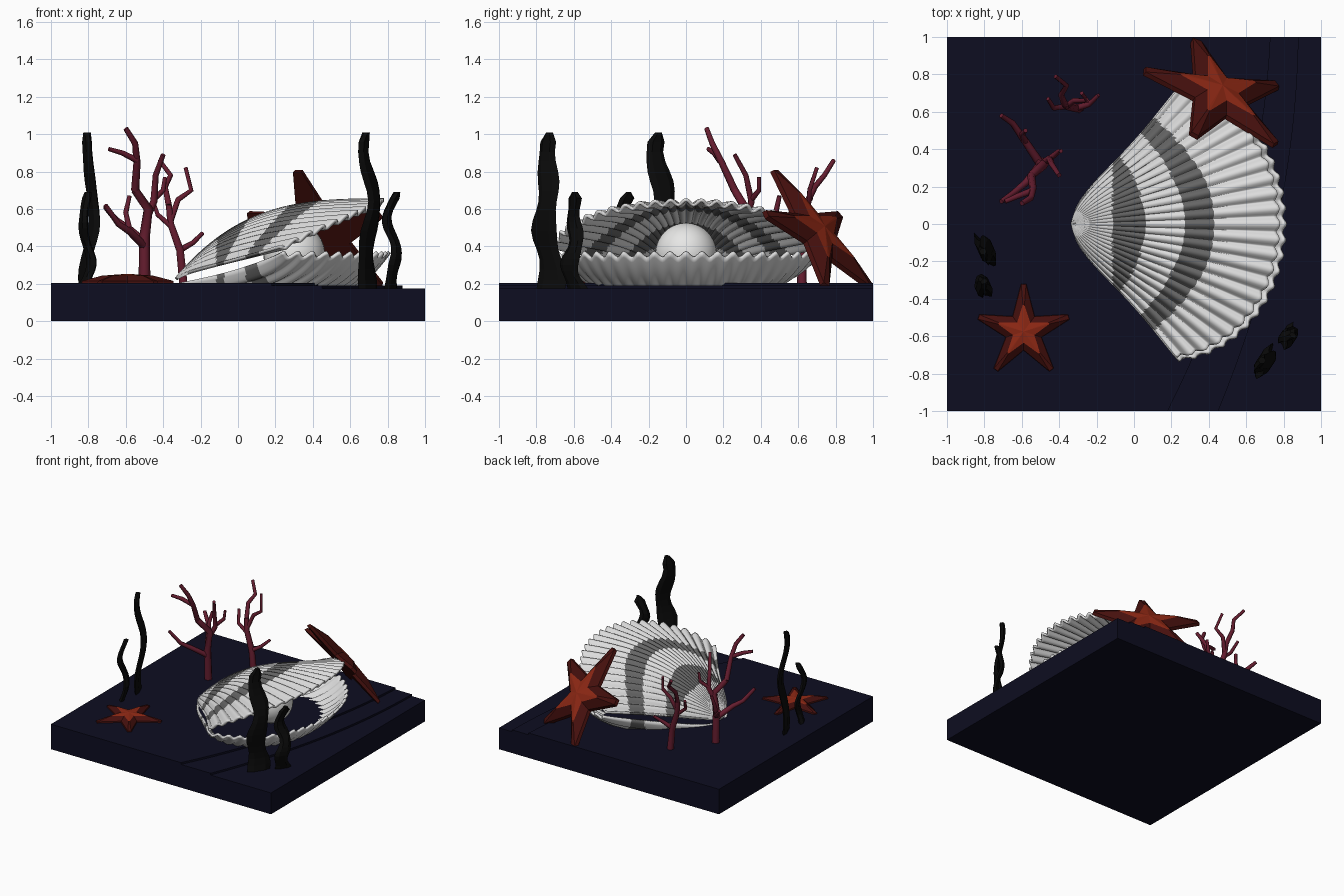
import bpy, bmesh, math
from mathutils import Vector, Matrix

cube = bpy.data.objects.get("Cube")
if cube:
    bpy.data.objects.remove(cube, do_unlink=True)


def material(name, r, g, b):
    m = bpy.data.materials.new(name)
    m.use_nodes = True
    m.diffuse_color = (r, g, b, 1)
    m.node_tree.nodes["Principled BSDF"].inputs["Base Color"].default_value = (r, g, b, 1)
    return m


NAVY = material("navy seabed", 0.004, 0.004, 0.015)
WHITE = material("shell white", 0.72, 0.72, 0.72)
GREY = material("shell band grey", 0.13, 0.13, 0.13)
PEARL = material("pearl white", 0.8, 0.8, 0.79)
RED = material("starfish dark red", 0.06, 0.005, 0.004)
ORANGE = material("starfish orange", 0.27, 0.021, 0.007)
CORAL = material("coral crimson", 0.13, 0.012, 0.028)
WEED = material("seaweed black", 0.003, 0.003, 0.003)


def smooth(ob, angle):
    bpy.ops.object.select_all(action="DESELECT")
    ob.select_set(True)
    bpy.context.view_layer.objects.active = ob
    bpy.ops.object.shade_smooth_by_angle(angle=math.radians(angle))


def finish(bm, name, mats, angle=None):
    bmesh.ops.recalc_face_normals(bm, faces=bm.faces)
    me = bpy.data.meshes.new(name)
    bm.to_mesh(me)
    bm.free()
    ob = bpy.data.objects.new(name, me)
    bpy.context.collection.objects.link(ob)
    for m in mats:
        me.materials.append(m)
    if angle:
        smooth(ob, angle)
    return ob


def bridge(bm, a, b, mat=0):
    for i in range(len(a)):
        j = (i + 1) % len(a)
        bm.faces.new((a[i], a[j], b[j], b[i])).material_index = mat


# Seabed: a slab and two thin terraces with curved right edges
def slab(name, z0, z1, edge):
    ys = [-1 + i / 8 for i in range(17)]
    outline = [(-1, 1), (-1, -1)] + [(edge(y), y) for y in ys]
    bm = bmesh.new()
    rings = [[bm.verts.new((x, y, z)) for x, y in outline] for z in (z0, z1)]
    bridge(bm, *rings)
    for ring in rings:
        bm.faces.new(ring)
    finish(bm, name, [NAVY])


slab("seabed", 0, 0.175, lambda y: 1)
slab("lower_terrace", 0.175, 0.19, lambda y: 0.765 + 0.215 * y - 0.1 * y * y)
slab("upper_terrace", 0.19, 0.205, lambda y: 0.57 + 0.275 * y - 0.115 * y * y)


# Clam shell: ribbed fans spreading from the hinge
RIBS, STEPS, ROWS = 24, 8, 64


def shell(name, height, reach):
    bm = bmesh.new()
    grid = []
    for i in range(ROWS + 1):
        u = i / ROWS
        spread = math.radians(52 + 30 * (1 - u) ** 4)
        row = []
        for j in range(RIBS * STEPS + 1):
            t = 2 * j / (RIBS * STEPS) - 1
            rib = math.cos(math.pi * RIBS * t)
            r = u * reach * (1.13 - 0.21 * abs(t) ** 2.5) * (1 + 0.009 * rib * u)
            a = t * spread
            z = height(u, 1 - t * t) + 0.014 * rib * u ** 0.8
            row.append(bm.verts.new((-0.33 + r * math.cos(a), r * math.sin(a), max(z, 0.17))))
        grid.append(row)
    for a, b in zip(grid, grid[1:]):
        for j in range(len(a) - 1):
            f = bm.faces.new((a[j], a[j + 1], b[j + 1], b[j]))
            c = f.calc_center_median()
            s = c.x + c.y ** 2
            f.material_index = int((c.x > -0.11 and s < 0.06) or 0.27 < s < 0.43)
    bmesh.ops.remove_doubles(bm, verts=bm.verts, dist=0.0005)
    ob = finish(bm, name, [WHITE, GREY], 50)
    mod = ob.modifiers.new("thickness", "SOLIDIFY")
    mod.thickness = 0.018
    mod.offset = 0


def upper_height(u, c):
    return 0.225 + 0.16 * u * (1 - c) + 0.41 * c * (1 - (1 - u) ** 3.2)


def lower_height(u, c):
    return 0.2 + 0.155 * u ** 1.5 - 0.22 * c ** 0.5 * u ** 0.5 * (1 - u ** 6)


shell("upper_shell", upper_height, 0.975)
shell("lower_shell", lower_height, 1.0)

# Pearl
bm = bmesh.new()
bmesh.ops.create_uvsphere(bm, u_segments=32, v_segments=20, radius=0.165)
bmesh.ops.translate(bm, verts=bm.verts, vec=(0.3, 0, 0.36))
finish(bm, "pearl", [PEARL], 60)


# Starfish: blunt five-armed star with a raised orange star on top
def starfish(name, size, center, normal, tip):
    bm = bmesh.new()

    def ring(scale, valley, z, blunt):
        pts = []
        for k in range(5):
            a = k * math.tau / 5
            for da, r in ((-blunt, 1), (blunt, 1), (math.pi / 5, valley)):
                pts.append(bm.verts.new((scale * r * math.cos(a + da), scale * r * math.sin(a + da), z)))
        return pts

    base = ring(1, 0.4, 0, 0.06)
    edge = ring(0.99, 0.39, 0.06, 0.05)
    inner = ring(0.56, 0.42, 0.17, 0.03)
    bridge(bm, base, edge)
    bridge(bm, edge, inner)
    top = bm.verts.new((0, 0, 0.21))
    for i in range(15):
        bm.faces.new((inner[i], inner[(i + 1) % 15], top)).material_index = 1
    bm.faces.new(base)
    n = Vector(normal).normalized()
    x = Vector(tip) - n * n.dot(Vector(tip))
    x.normalize()
    rot = Matrix((x, n.cross(x), n)).transposed().to_4x4()
    bm.transform(Matrix.Translation(center) @ rot @ Matrix.Scale(size, 4))
    finish(bm, name, [RED, ORANGE])


starfish("ground_starfish", 0.255, (-0.59, -0.575, 0.2), (0, 0, 1), (0, 1, 0))
starfish("leaning_starfish", 0.425, (0.44, 0.68, 0.455), (0.39, 0.705, 0.59), (-0.12, -0.21, 0.33))


# Coral: tapered branching tubes
def coral(name, branches):
    cu = bpy.data.curves.new(name, "CURVE")
    cu.dimensions = "3D"
    cu.bevel_depth = 1
    cu.bevel_resolution = 1
    cu.use_fill_caps = True
    for r0, r1, pts in branches:
        sp = cu.splines.new("POLY")
        sp.points.add(len(pts) - 1)
        for i, p in enumerate(pts):
            sp.points[i].co = (*p, 1)
            sp.points[i].radius = r0 + (r1 - r0) * i / (len(pts) - 1)
    cu.materials.append(CORAL)
    bpy.context.collection.objects.link(bpy.data.objects.new(name, cu))


coral("large_coral", [
    (.032, .022, [(-.5, .33, .18), (-.5, .32, .45), (-.48, .32, .6), (-.55, .26, .7)]),
    (.022, .014, [(-.55, .26, .7), (-.54, .19, .85), (-.55, .14, .95), (-.6, .11, 1.03)]),
    (.018, .012, [(-.54, .18, .86), (-.62, .15, .9), (-.69, .12, .92)]),
    (.024, .013, [(-.5, .32, .42), (-.58, .44, .49), (-.65, .54, .54), (-.71, .58, .61)]),
    (.018, .012, [(-.58, .44, .49), (-.6, .48, .58), (-.58, .5, .67)]),
    (.022, .013, [(-.5, .32, .4), (-.58, .22, .48), (-.64, .17, .52), (-.71, .12, .62)]),
    (.022, .013, [(-.49, .32, .55), (-.45, .35, .64), (-.44, .32, .78), (-.4, .26, .89)]),
    (.016, .011, [(-.45, .35, .65), (-.4, .39, .7), (-.39, .39, .77)]),
])
coral("small_coral", [
    (.026, .018, [(-.29, .62, .18), (-.31, .62, .38), (-.36, .63, .52), (-.37, .64, .62)]),
    (.018, .012, [(-.37, .64, .62), (-.39, .69, .72), (-.36, .74, .78), (-.42, .79, .86)]),
    (.017, .011, [(-.36, .63, .54), (-.32, .66, .65), (-.25, .66, .7), (-.28, .7, .82)]),
    (.018, .011, [(-.31, .62, .38), (-.24, .64, .42), (-.19, .69, .47)]),
    (.016, .011, [(-.35, .63, .5), (-.43, .62, .57), (-.46, .67, .66)]),
])


# Seaweed: thin wavy blades
def seaweed(name, x, y, top, width, turn, phase):
    bm = bmesh.new()
    rows, rings = 16, []
    d = Vector((math.cos(turn), math.sin(turn), 0))
    side = Vector((-d.y, d.x, 0))
    for i in range(rows + 1):
        t = i / rows
        z = 0.17 + (top - 0.17) * t
        w = width * (1 - 0.4 * t) * (1 + 0.13 * math.sin(t * 19 + phase)) * (0.35 if i == rows else 1)
        mid = Vector((x, y, z)) + d * 0.018 * math.sin(t * 12 + phase) + side * 0.025 * math.sin(t * 8 + phase)
        ring = []
        for k in range(6):
            a = k * math.tau / 6
            ring.append(bm.verts.new(mid + d * w * math.cos(a) + side * 0.02 * math.sin(a)))
        rings.append(ring)
    for a, b in zip(rings, rings[1:]):
        bridge(bm, a, b)
    bm.faces.new(rings[0])
    bm.faces.new(rings[-1])
    finish(bm, name, [WEED])


for label, tall, short, turn in (
        ("left", (0.7, -0.74), (0.825, -0.6), math.radians(57)),
        ("right", (-0.79, -0.14), (-0.81, -0.33), math.radians(114))):
    seaweed(label + "_tall_seaweed", *tall, 1.01, 0.085, turn, 0.6)
    seaweed(label + "_short_seaweed", *short, 0.69, 0.06, turn, 2.2)
